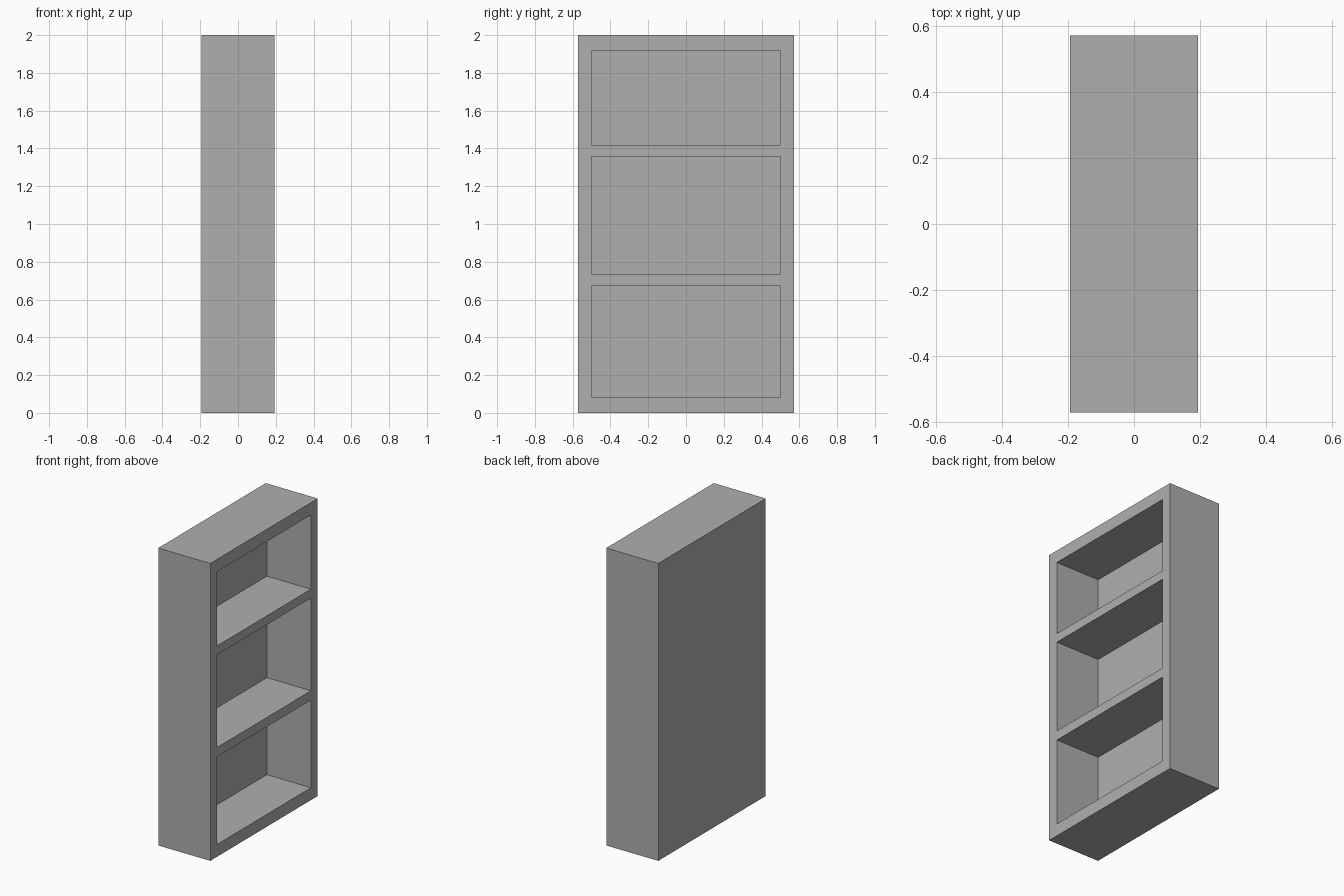
import bpy
import bmesh
from mathutils import Vector

if "Cube" in bpy.data.objects:
    bpy.data.objects.remove(bpy.data.objects["Cube"], do_unlink=True)

DEPTH, WIDTH, HEIGHT = 0.387, 1.142, 2.0
RECESS = 0.328
HALF_OPENING = 0.499
BAYS = [(0.083, 0.672), (0.735, 1.358), (1.418, 1.917)]

# Painted finish
grey = bpy.data.materials.new("cabinet_grey")
grey.use_nodes = True
colour = (0.428, 0.428, 0.428, 1)
grey.diffuse_color = colour
grey.node_tree.nodes["Principled BSDF"].inputs["Base Color"].default_value = colour

# Solid carcass block standing on the floor
bm = bmesh.new()
bmesh.ops.create_cube(bm, size=1)
bmesh.ops.scale(bm, vec=(DEPTH, WIDTH, HEIGHT), verts=bm.verts)
bmesh.ops.translate(bm, vec=(0, 0, HEIGHT / 2), verts=bm.verts)


def open_side():
    return [f for f in bm.faces if f.normal.x > 0.9]


def score(point, normal):
    """Cut a straight line across the open side only."""
    faces = open_side()
    edges = {e for f in faces for e in f.edges}
    verts = {v for f in faces for v in f.verts}
    bmesh.ops.bisect_plane(bm, geom=[*faces, *edges, *verts],
                           plane_co=point, plane_no=normal)
    bm.normal_update()


# Mark the frame and shelf edges on the open side
bm.normal_update()
for y in (-HALF_OPENING, HALF_OPENING):
    score((0, y, 0), (0, 1, 0))
for bay in BAYS:
    for z in bay:
        score((0, 0, z), (0, 0, 1))


def is_bay(face):
    c = face.calc_center_median()
    return abs(c.y) < HALF_OPENING and any(lo < c.z < hi for lo, hi in BAYS)


# Push each bay inwards, leaving the shelves and back panel
for face in [f for f in open_side() if is_bay(f)]:
    pushed = bmesh.ops.extrude_discrete_faces(bm, faces=[face])["faces"][0]
    bmesh.ops.translate(bm, vec=Vector((-RECESS, 0, 0)), verts=pushed.verts)
bmesh.ops.recalc_face_normals(bm, faces=bm.faces)

mesh = bpy.data.meshes.new("bookcase")
bm.to_mesh(mesh)
bm.free()
mesh.materials.append(grey)
bookcase = bpy.data.objects.new("bookcase", mesh)
bpy.context.collection.objects.link(bookcase)
